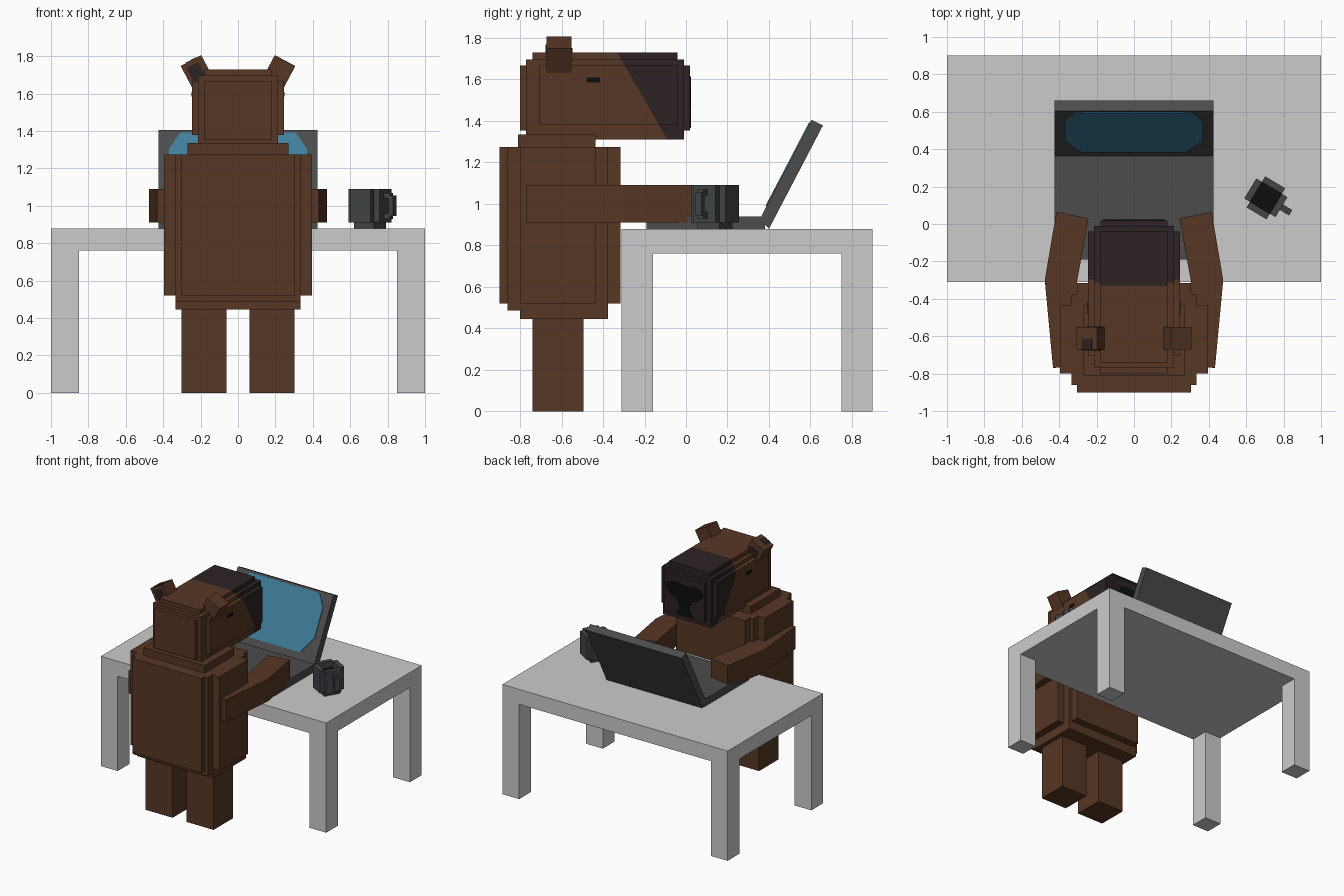
import bpy, bmesh, math
from mathutils import Matrix, Vector

if "Cube" in bpy.data.objects:
    bpy.data.objects.remove(bpy.data.objects["Cube"])


def material(name, r, g, b):
    m = bpy.data.materials.new(name)
    m.diffuse_color = (r, g, b, 1)
    m.use_nodes = True
    m.node_tree.nodes["Principled BSDF"].inputs["Base Color"].default_value = m.diffuse_color
    return m


FUR = material("brown fur", 0.095, 0.038, 0.018)
MUZZLE = material("dark muzzle", 0.026, 0.016, 0.017)
BLACK = material("black", 0.004, 0.004, 0.004)
TABLE = material("pale grey", 0.60, 0.60, 0.60)
METAL = material("laptop grey", 0.072, 0.072, 0.072)
SCREEN = material("screen blue", 0.05, 0.21, 0.33)
MUG = material("mug grey", 0.056, 0.06, 0.062)


def finish(name, bm, *mats):
    bmesh.ops.recalc_face_normals(bm, faces=bm.faces)
    me = bpy.data.meshes.new(name)
    bm.to_mesh(me)
    bm.free()
    for m in mats:
        me.materials.append(m)
    ob = bpy.data.objects.new(name, me)
    bpy.context.collection.objects.link(ob)
    return ob


def add_box(bm, x0, x1, y0, y1, z0, z1, matrix=Matrix()):
    size = Matrix.Diagonal((x1 - x0, y1 - y0, z1 - z0, 1))
    centre = Matrix.Translation(((x0 + x1) / 2, (y0 + y1) / 2, (z0 + z1) / 2))
    bmesh.ops.create_cube(bm, size=1, matrix=matrix @ centre @ size)


def boxes(name, mat, specs, matrix=Matrix()):
    bm = bmesh.new()
    for s in specs:
        add_box(bm, *s, matrix=matrix)
    return finish(name, bm, mat)


def prism(name, mat, points, offset):
    """Extrude a closed outline of 3D points along an offset."""
    bm = bmesh.new()
    face = bm.faces.new([bm.verts.new(p) for p in points])
    ext = bmesh.ops.extrude_face_region(bm, geom=[face])
    verts = [v for v in ext["geom"] if isinstance(v, bmesh.types.BMVert)]
    bmesh.ops.translate(bm, vec=offset, verts=verts)
    if face.is_valid is False or len(bm.faces) < len(points) + 2:
        bm.faces.new([v for v in bm.verts if v not in verts])
    return finish(name, bm, mat)


# Table
boxes("table_top", TABLE, [(-1, 1, -0.31, 0.9, 0.76, 0.88)])
for sx, side in ((-1, "left"), (1, "right")):
    for y, end in ((-0.31, "front"), (0.75, "back")):
        boxes(f"table_leg_{end}_{side}", TABLE,
              [(sx * 0.925 - 0.075, sx * 0.925 + 0.075, y, y + 0.15, 0, 0.76)])

# Stepped torso
boxes("torso", FUR, [
    (-0.305, 0.305, -0.90, -0.315, 0.52, 1.275),
    (-0.335, 0.335, -0.86, -0.375, 0.485, 1.275),
    (-0.395, 0.395, -0.80, -0.435, 0.52, 1.275),
    (-0.335, 0.335, -0.80, -0.375, 0.445, 0.60),
    (-0.27, 0.27, -0.81, -0.435, 1.20, 1.335)])

# Stepped head, cut along a slanted plane so the muzzle is dark
bm = bmesh.new()
for b in [(-0.18, 0.18, -0.80, 0.02, 1.353, 1.667),
          (-0.245, 0.245, -0.705, -0.04, 1.38, 1.667),
          (-0.18, 0.18, -0.74, -0.04, 1.31, 1.73),
          (-0.213, 0.213, -0.77, -0.01, 1.31, 1.697)]:
    add_box(bm, *b)
normal, point = Vector((0, 1, 0.576)), Vector((0, -0.28, 1.64))
bmesh.ops.bisect_plane(bm, geom=bm.verts[:] + bm.edges[:] + bm.faces[:],
                       plane_co=point, plane_no=normal)
for f in bm.faces:
    f.material_index = int((f.calc_center_median() - point).dot(normal) > 0)
finish("head", bm, FUR, MUZZLE)

# Nose plate on the front of the muzzle
half = [(0.10, 1.615), (0.15, 1.595), (0.165, 1.55), (0.13, 1.515),
        (0.06, 1.475), (0.04, 1.42), (0.075, 1.365)]
nose = [(0, 1.60)] + half + [(-x, z) for x, z in reversed(half)]
prism("nose", BLACK, [(x, 0.018, z) for x, z in nose], (0, 0.006, 0))

# Legs, arms, ears and eyes on both sides
arm = [(0.433, -0.77), (0.477, -0.30), (0.415, 0.065),
       (0.243, 0.03), (0.305, -0.31), (0.26, -0.755)]
for s, side in ((-1, "left"), (1, "right")):
    boxes(f"leg_{side}", FUR,
          [(s * 0.182 - 0.12, s * 0.182 + 0.12, -0.74, -0.495, 0, 0.46)])
    upper = [arm[i] for i in (0, 1, 4, 5)]
    fore = [arm[i] for i in (1, 2, 3, 4)]
    for part, pts in (("upper_arm", upper), ("forearm", fore)):
        prism(f"{part}_{side}", FUR, [(s * x, y, 0.91) for x, y in pts], (0, 0, 0.18))
    tilt = Matrix.Translation((s * 0.219, -0.612, 1.715)) @ \
        Matrix.Rotation(s * math.radians(28), 4, 'Y')
    boxes(f"ear_{side}", FUR, [(-0.062, 0.062, -0.06, 0.06, -0.07, 0.07)], tilt)
    boxes(f"eye_{side}", BLACK,
          [(s * 0.246 - 0.003, s * 0.246 + 0.003, -0.48, -0.415, 1.585, 1.608)])
    if s < 0:  # dark patch on one ear
        boxes("ear_patch", MUZZLE, [(-0.04, 0.03, -0.065, -0.058, -0.04, 0.045),
                                    (-0.03, 0.03, -0.06, 0.0, 0.068, 0.073),
                                    (-0.03, 0.04, 0.058, 0.065, -0.04, 0.02)], tilt)

# Laptop
boxes("laptop_base", METAL, [(-0.425, 0.425, -0.19, 0.38, 0.88, 0.94)])
lid = [(0.355, 0.925), (0.605, 1.405), (0.66, 1.378), (0.40, 0.88)]
prism("laptop_lid", METAL, [(-0.425, y, z) for y, z in lid], (0.85, 0, 0))

# Blue display with clipped corners, lying on the slanted lid
quarter = [(0.27, 0.97), (0.31, 0.965), (0.368, 0.79), (0.368, 0.37), (0.28, 0.13)]
outline = quarter + [(-x, t) for x, t in reversed(quarter)]
low, high = Vector((0, 0.355, 0.925)), Vector((0, 0.605, 1.405))
prism("laptop_display", SCREEN,
      [low.lerp(high, t) + Vector((x, 0, 0)) for x, t in outline],
      (0, -0.0044, 0.0023))

# Mug: four wall slabs round a dark drink, narrow foot, bracket handle
spin = Matrix.Translation((0.705, 0.14, 0)) @ Matrix.Rotation(math.radians(-31), 4, 'Z')
a, b = 0.062, 0.097
boxes("mug_walls", MUG, [
    (a, b, -a, a, 0.91, 1.09), (-b, -a, -a, a, 0.91, 1.09),
    (-a, a, a, b, 0.91, 1.09), (-a, a, -b, -a, 0.91, 1.09),
    (-a, a, -a, a, 0.88, 0.95)], spin)
boxes("mug_drink", BLACK, [(-a, a, -a, a, 0.95, 1.04)], spin)
boxes("mug_handle", MUG, [
    (b, 0.135, -0.017, 0.017, 1.04, 1.07), (b, 0.135, -0.017, 0.017, 0.93, 0.96),
    (0.125, 0.155, -0.017, 0.017, 0.945, 1.055)], spin)
